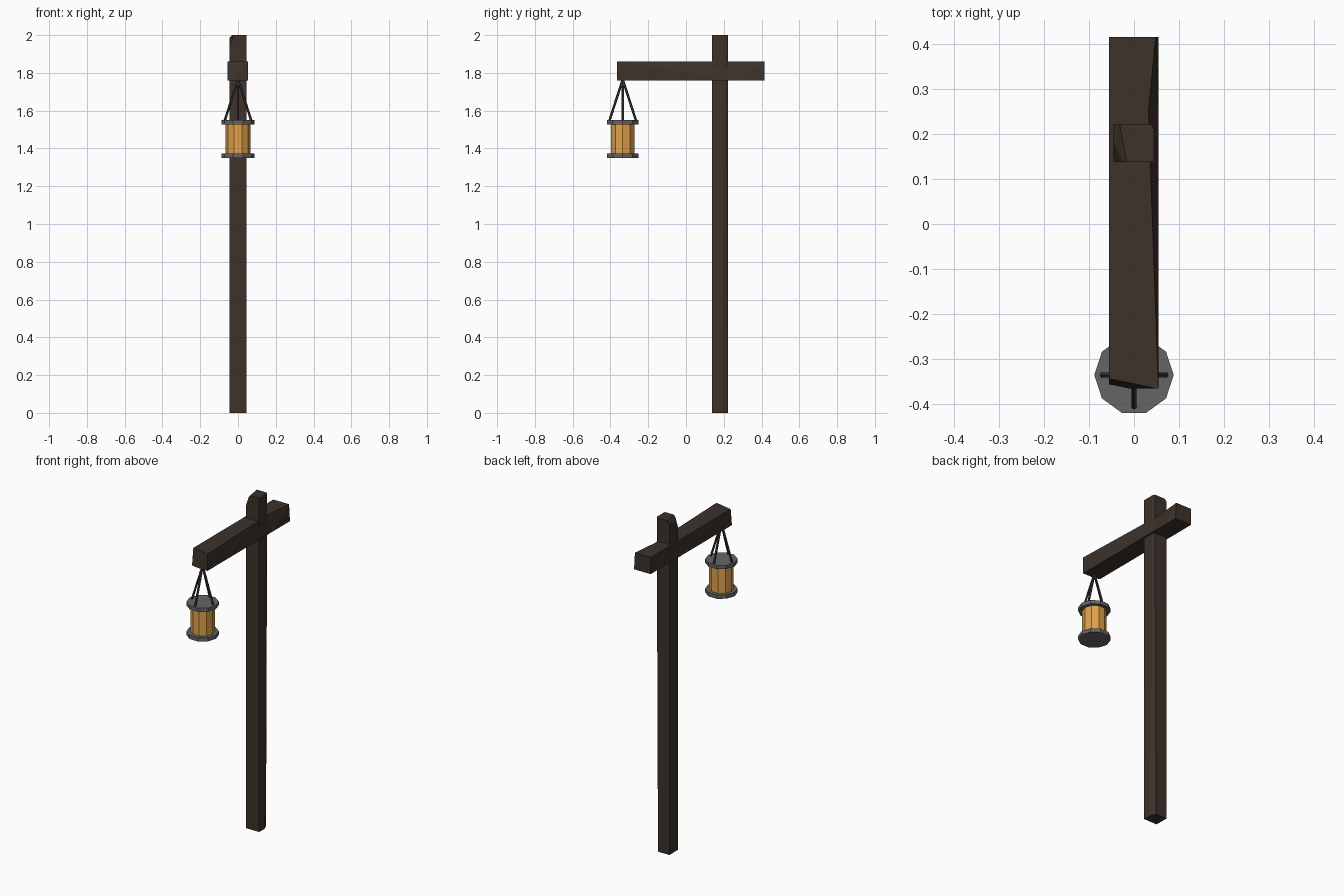
import bpy, bmesh, math
from mathutils import Vector, Matrix

if "Cube" in bpy.data.objects:
    bpy.data.objects.remove(bpy.data.objects["Cube"])


def material(name, color):
    m = bpy.data.materials.new(name)
    m.diffuse_color = (*color, 1)
    m.use_nodes = True
    m.node_tree.nodes["Principled BSDF"].inputs["Base Color"].default_value = m.diffuse_color
    return m


wood = material("dark_wood", (0.045, 0.032, 0.023))
amber = material("amber_glass", (0.75, 0.36, 0.07))
iron = material("iron", (0.13, 0.13, 0.13))
dark_iron = material("dark_iron", (0.045, 0.045, 0.048))


def finish(name, bm, mat):
    bmesh.ops.recalc_face_normals(bm, faces=bm.faces[:])
    me = bpy.data.meshes.new(name)
    bm.to_mesh(me)
    bm.free()
    me.materials.append(mat)
    ob = bpy.data.objects.new(name, me)
    bpy.context.collection.objects.link(ob)
    return ob


def box(lo, hi):
    bm = bmesh.new()
    lo, hi = Vector(lo), Vector(hi)
    size = hi - lo
    bmesh.ops.create_cube(bm, size=1, matrix=Matrix.Translation((lo + hi) / 2) @ Matrix.Diagonal((*size, 1)))
    return bm, (lo + hi) / 2


def chip(bm, centre, a, b, c):
    """Slice off the side of the plane a-b-c facing away from the centre."""
    a, b, c = Vector(a), Vector(b), Vector(c)
    n = (b - a).cross(c - a).normalized()
    if n.dot(a - centre) < 0:
        n = -n
    bmesh.ops.bisect_plane(bm, geom=bm.verts[:] + bm.edges[:] + bm.faces[:],
                           plane_co=a, plane_no=n, clear_outer=True)
    bmesh.ops.holes_fill(bm, edges=[e for e in bm.edges if e.is_boundary], sides=0)


# Upright post with a chipped top corner and a worn long edge
bm, c = box((-0.045, 0.138, 0), (0.044, 0.222, 2))
chip(bm, c, (-0.032, 0.222, 2), (-0.016, 0.138, 2), (-0.045, 0.15, 1.97))
chip(bm, c, (-0.045, 0.157, 1.95), (-0.022, 0.138, 2), (-0.045, 0.138, 1.93))
chip(bm, c, (0.044, 0.192, 0.14), (0.044, 0.207, 1.76), (0.034, 0.222, 0.9))
finish("post", bm, wood)

# Cross beam with a dent in its upper right edge and a chipped front end
bm, c = box((-0.056, -0.365, 1.76), (0.054, 0.415, 1.86))
bmesh.ops.bisect_plane(bm, geom=bm.verts[:] + bm.edges[:] + bm.faces[:],
                       plane_co=(0, 0.25, 0), plane_no=(0, 1, 0))
for v in bm.verts:
    if v.co.x > 0 and v.co.z > 1.8:
        if abs(v.co.y - 0.25) < 0.01:
            v.co.x = 0.032
        elif v.co.y > 0.3:
            v.co.x = 0.048
bmesh.ops.triangulate(bm, faces=[f for f in bm.faces if f.normal.x > 0.5 or f.calc_center_median().y > 0.41])
chip(bm, c, (-0.056, -0.343, 1.86), (0.05, -0.365, 1.86), (-0.01, -0.365, 1.76))
finish("beam", bm, wood)

# Lantern: ten-sided drums around a hanging axis
LY = -0.335


def drum(name, radius, z0, z1, mat):
    bm = bmesh.new()
    bmesh.ops.create_cone(bm, cap_ends=True, segments=10, radius1=radius, radius2=radius, depth=z1 - z0)
    top_angle = max(bm.verts, key=lambda v: v.co.x).co
    turn = Matrix.Rotation(-math.atan2(top_angle.y, top_angle.x), 4, 'Z')
    bmesh.ops.transform(bm, verts=bm.verts, matrix=Matrix.Translation((0, LY, (z0 + z1) / 2)) @ turn)
    finish(name, bm, mat)


drum("lantern_base", 0.088, 1.35, 1.373, iron)
drum("lantern_glass", 0.066, 1.373, 1.528, amber)
drum("lantern_lid", 0.088, 1.528, 1.55, iron)

# Four hanger rods meeting under the beam
apex = Vector((0, LY, 1.765))
for i in range(4):
    a = i * math.pi / 2
    foot = Vector((0.072 * math.cos(a), LY + 0.072 * math.sin(a), 1.542))
    d = apex - foot
    bm = bmesh.new()
    bmesh.ops.create_cone(bm, cap_ends=True, segments=6, radius1=0.0065, radius2=0.0065, depth=d.length,
                          matrix=Matrix.Translation((apex + foot) / 2) @ d.to_track_quat('Z', 'Y').to_matrix().to_4x4())
    finish(f"hanger_rod_{i + 1}", bm, dark_iron)
